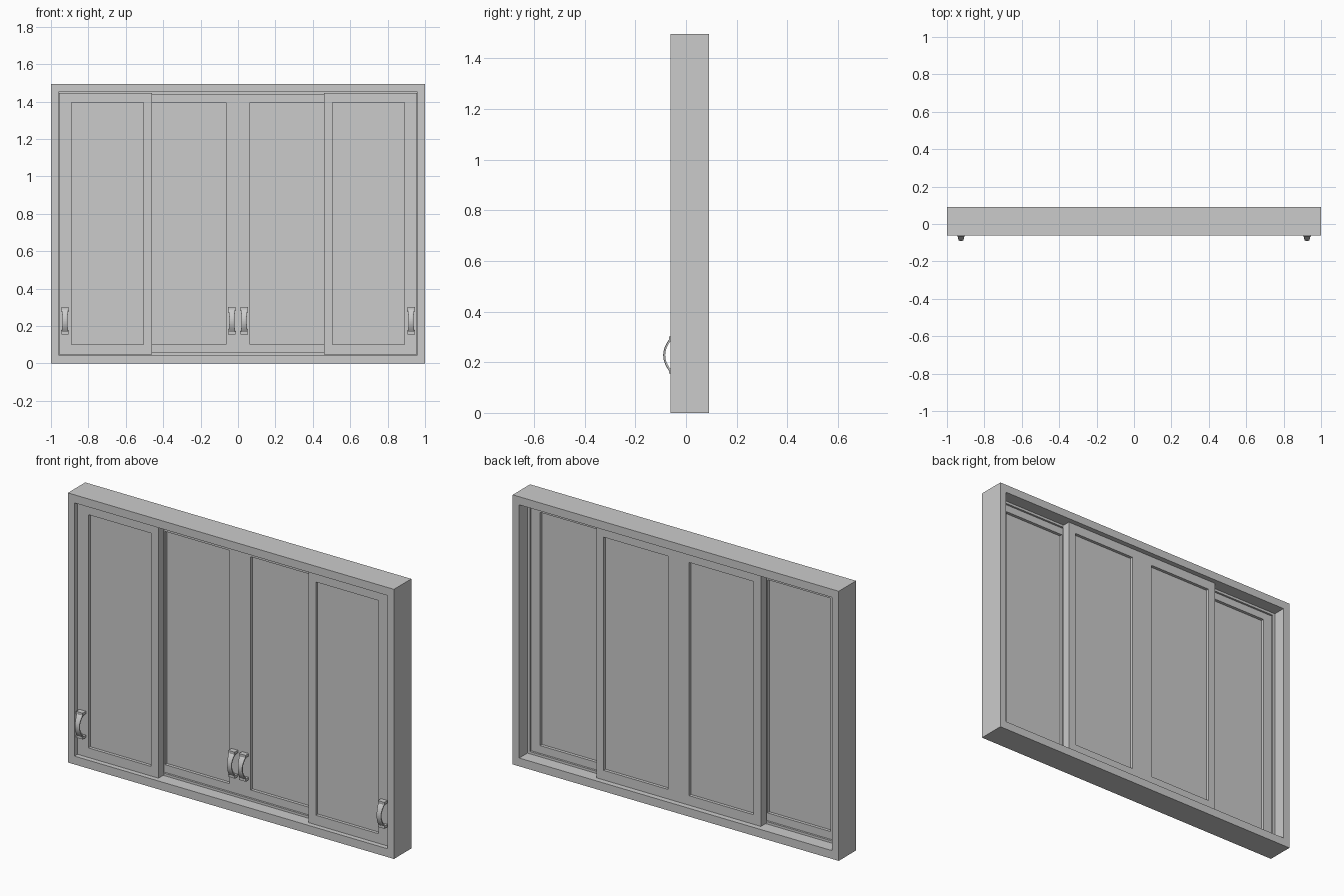
import bpy, bmesh, math

if "Cube" in bpy.data.objects:
    bpy.data.objects.remove(bpy.data.objects["Cube"])


def finish(name, bm):
    bmesh.ops.recalc_face_normals(bm, faces=bm.faces)
    me = bpy.data.meshes.new(name)
    bm.to_mesh(me)
    bm.free()
    ob = bpy.data.objects.new(name, me)
    bpy.context.collection.objects.link(ob)
    return ob


def ring(name, outer, inner, y0, y1):
    """Rectangular frame; outer and inner are (x0, x1, z0, z1)."""
    bm = bmesh.new()
    loops = []
    for (x0, x1, z0, z1), y in ((outer, y0), (outer, y1), (inner, y1), (inner, y0)):
        loops.append([bm.verts.new((x, y, z)) for x, z in
                      ((x0, z0), (x1, z0), (x1, z1), (x0, z1))])
    for k in range(4):
        a, b = loops[k], loops[(k + 1) % 4]
        for i in range(4):
            j = (i + 1) % 4
            bm.faces.new((a[i], a[j], b[j], b[i]))
    return finish(name, bm)


def box(name, x0, x1, y0, y1, z0, z1):
    bm = bmesh.new()
    bmesh.ops.create_cube(bm, size=1)
    for v in bm.verts:
        v.co = ((x0 + x1) / 2 + v.co.x * (x1 - x0),
                (y0 + y1) / 2 + v.co.y * (y1 - y0),
                (z0 + z1) / 2 + v.co.z * (z1 - z0))
    return finish(name, bm)


def handle(name, x, y):
    """Bowed pull with a waisted strip and two feet; y is the sash face."""
    n, zc, half = 16, 0.228, 0.068
    bm = bmesh.new()
    rows = []
    for i in range(n + 1):
        t = -1 + 2 * i / n
        w = 0.013 + 0.007 * t * t
        out = 0.022 + 0.028 * (1 - t * t)
        z = zc + half * t
        zi = zc + (half - 0.004) * t
        rows.append([bm.verts.new(c) for c in (
            (x - w, y - out + 0.002, z), (x - w * 0.6, y - out, z),
            (x + w * 0.6, y - out, z), (x + w, y - out + 0.002, z),
            (x + w, y - out + 0.008, zi), (x - w, y - out + 0.008, zi))])
    for a, b in zip(rows, rows[1:]):
        for k in range(6):
            m = (k + 1) % 6
            bm.faces.new((a[k], a[m], b[m], b[k]))
    bm.faces.new(rows[0])
    bm.faces.new(rows[-1])
    ob = finish(name, bm)
    for p in ob.data.polygons:
        p.use_smooth = False
    for s, label in ((-1, "lower"), (1, "upper")):
        zf = zc + s * 0.066
        box(f"{name}_{label}_foot", x - 0.02, x + 0.02, y - 0.028, y + 0.001,
            zf - 0.007, zf + 0.007)


# outer frame and the guide rib between the two tracks
opening = (-0.96, 0.96, 0.046, 1.45)
ring("window_frame", (-1, 1, 0, 1.495), opening, -0.062, 0.09)
ring("track_rib", (-0.965, 0.965, 0.04, 1.455), (-0.945, 0.945, 0.059, 1.436),
     0.007, 0.018)

# four sashes with panes: outer pair on the front track, inner pair behind
Z0, Z1, P0, P1 = 0.049, 1.447, 0.102, 1.395
sashes = (("outer", 0.46, 0.958, 0.505, 0.89, -0.04, 0.925),
          ("inner", 0.0, 0.505, 0.065, 0.46, 0.018, 0.033))
for side, s in (("left", -1), ("right", 1)):
    for kind, a, b, pa, pb, y, hx in sashes:
        xo, xp = sorted((s * a, s * b)), sorted((s * pa, s * pb))
        tag = f"{side}_{kind}"
        ring(tag + "_sash", (*xo, Z0, Z1), (*xp, P0, P1), y, y + 0.047)
        box(tag + "_pane", xp[0] - 0.005, xp[1] + 0.005, y + 0.017, y + 0.03,
            P0 - 0.005, P1 + 0.005)
        handle(tag + "_handle", s * hx, y)
